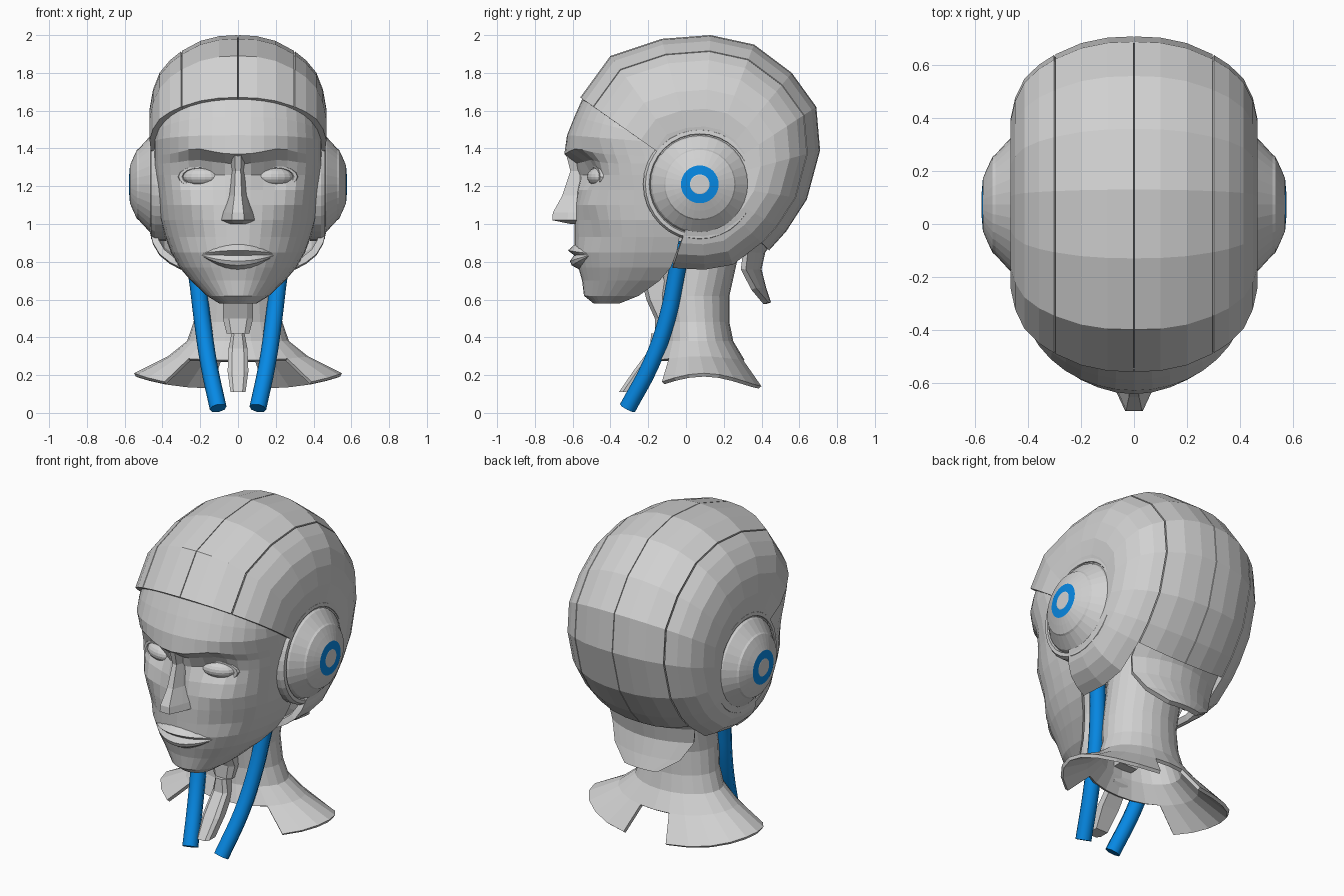
import bpy, bmesh, math
from mathutils import Vector

if "Cube" in bpy.data.objects:
    bpy.data.objects.remove(bpy.data.objects["Cube"])


def material(name, rgb):
    m = bpy.data.materials.new(name)
    m.diffuse_color = (*rgb, 1)
    m.use_nodes = True
    m.node_tree.nodes["Principled BSDF"].inputs["Base Color"].default_value = m.diffuse_color
    return m


GREY = material("shell grey", (0.64, 0.64, 0.64))
BLUE = material("bright blue", (0.002, 0.25, 0.78))


def loft(name, rows, closed=False, caps=False, thick=0, mirror=False, origin=None,
         blue_row=None, skip=None):
    """Skin rows of points with quads; open skins are turned outward from origin."""
    bm = bmesh.new()
    vs = [[bm.verts.new(p) for p in r] for r in rows]
    n = len(rows[0])
    for i in range(len(rows) - 1):
        for j in range(n if closed else n - 1):
            k = (j + 1) % n
            f = bm.faces.new((vs[i][j], vs[i][k], vs[i + 1][k], vs[i + 1][j]))
            f.material_index = 1 if i == blue_row else 0
    if caps:
        bm.faces.new(vs[0])
        bm.faces.new(vs[-1])
    bm.normal_update()
    if skip:
        dead = [f for f in bm.faces if skip(f.calc_center_median())]
        bmesh.ops.delete(bm, geom=dead, context='FACES')
    bmesh.ops.recalc_face_normals(bm, faces=bm.faces[:])
    if origin:
        o = Vector(origin)
        if sum((f.calc_center_median() - o).dot(f.normal) * f.calc_area() for f in bm.faces) < 0:
            bmesh.ops.reverse_faces(bm, faces=bm.faces[:])
    me = bpy.data.meshes.new(name)
    bm.to_mesh(me)
    bm.free()
    me.materials.append(GREY)
    me.materials.append(BLUE)
    ob = bpy.data.objects.new(name, me)
    bpy.context.collection.objects.link(ob)
    if thick:
        mod = ob.modifiers.new("thickness", 'SOLIDIFY')
        mod.thickness, mod.offset = thick, -1
    if mirror:
        ob.modifiers.new("mirror", 'MIRROR').use_mirror_merge = False
    return ob


# Face mask: z, front y, half width, side y, drop of the row toward the temples
FACE = [(.58, -.49, .10, -.35, 0), (.62, -.54, .165, -.25, 0), (.70, -.55, .25, -.14, 0),
        (.77, -.57, .31, -.08, 0), (.85, -.59, .355, -.05, 0), (.93, -.59, .385, -.035, 0),
        (1.02, -.59, .41, -.04, 0), (1.10, -.585, .42, -.05, 0), (1.18, -.58, .43, -.06, 0),
        (1.26, -.58, .44, -.08, 0), (1.32, -.59, .445, -.09, 0), (1.37, -.645, .445, -.10, .01),
        (1.47, -.63, .445, -.12, .04), (1.57, -.59, .44, -.14, .12), (1.66, -.55, .435, -.16, .24)]


def bump(x, z, cx, cz, sx, sz):
    return math.exp(-((abs(x) - cx) / sx) ** 2 - ((z - cz) / sz) ** 2)


def face_y(x, z, yf, w, ys):
    c = max(0, 1 - (x / w) ** 2) ** .375
    y = ys + (yf - ys) * c
    y += .075 * bump(x, z, .19, 1.265, .12, .07)     # eye sockets
    y += .02 * bump(x, z, .24, .94, .08, .08)        # cheek hollows
    y -= .02 * bump(x, z, .28, 1.12, .09, .06)       # cheekbones
    y += .03 * bump(x, z, .36, 1.38, .10, .05)       # brow fades toward the temples
    return y, c


rows = []
for z, yf, w, ys, drop in FACE:
    row = []
    for j in range(-10, 11):
        x = w * math.sin(j * math.pi / 20)
        y, c = face_y(x, z, yf, w, ys)
        row.append((x, y, z - drop * (1 - c) + .03 * bump(x, z, .22, 1.36, .1, .06)))
    rows.append(row)
loft("face_mask", rows, thick=.02, origin=(0, 0, 1.1))

# Nose: z, ridge y, half width, base y
NOSE = [(1.37, -.635, .05, -.58), (1.28, -.612, .04, -.53), (1.15, -.655, .055, -.54),
        (1.06, -.705, .085, -.56), (1.02, -.708, .095, -.56), (1.0, -.61, .06, -.55)]
loft("nose", [[(-w, yb, z), (-w * .75, yb * .55 + yt * .45, z), (-w * .35, yt, z),
               (w * .35, yt, z), (w * .75, yb * .55 + yt * .45, z), (w, yb, z)]
              for z, yt, w, yb in NOSE], closed=True, caps=True)

# Lips follow the face curve and swell toward the middle
rows = []
for j in range(-6, 7):
    t = j / 6
    c = 1 - t * t
    x = .2 * t
    y = face_y(x, .85, -.585, .355, -.05)[0] + .005
    rows.append([(x, y, .84 + .06 * c), (x, y - .045 * c, .842 + .018 * c),
                 (x, y - .012 * c, .838 - .004 * c), (x, y - .035 * c, .836 - .032 * c),
                 (x, y - .025 * c, .836 - .055 * c), (x, y + .02, .836 - .08 * c)])
loft("lips", rows, origin=(0, 0, .84))

# Eyes with raised lids
for s, side in ((1, "left"), (-1, "right")):
    bpy.ops.mesh.primitive_uv_sphere_add(segments=16, ring_count=10, radius=1,
                                         location=(.195 * s, -.46, 1.25), rotation=(0, 0, .3 * s))
    eye = bpy.context.object
    eye.name = "eye_" + side
    eye.scale = (.10, .06, .05)
    eye.data.materials.append(GREY)
    bpy.ops.mesh.primitive_torus_add(major_segments=16, minor_segments=6, major_radius=1,
                                     minor_radius=.17, location=(.195 * s, -.472, 1.25),
                                     rotation=(math.pi / 2, 0, .3 * s))
    lid = bpy.context.object
    lid.name = "eyelids_" + side
    lid.scale = (.11, .053, .12)
    lid.data.materials.append(GREY)

# Cranium panels: centre profile swept sideways around the ear axis
CY, CZ = .08, 1.22
CROWN = [(-.56, 1.67), (-.40, 1.89), (-.13, 1.98), (.13, 2.0), (.36, 1.95), (.56, 1.80),
         (.69, 1.62), (.71, 1.39), (.64, 1.13), (.53, .96), (.44, .86)]
UNDER = [(.27, .73), (.10, .70), (-.09, .71)]


def panel(name, profile, section):
    loft(name, [[(x, CY + (y - CY) * k, CZ + (z - CZ) * k) for x, k in section]
                for y, z in profile], thick=.035, mirror=True, origin=(0, CY, CZ))


panel("crown_panel", CROWN, [(.002, 1), (.10, .993), (.20, .96), (.297, .893)])
panel("side_panel", CROWN + UNDER, [(.303, .888), (.36, .83), (.415, .745), (.45, .63),
                                    (.468, .50), (.462, .38), (.45, .28)])

# Nape flap: y, z, half width
FLAP = [(.51, .97, .29), (.42, .85, .29), (.40, .76, .275), (.425, .66, .22), (.45, .585, .11)]
loft("nape_flap", [[(w * t / 4, y - 1.1 * (w * t / 4) ** 2, z) for t in range(-4, 5)]
                   for y, z, w in FLAP], thick=.03, origin=(0, 0, .75))

# Ear discs: x, radius, revolved around the ear axis
EAR = [(.38, .30), (.44, .30), (.46, .288), (.462, .268), (.448, .262), (.468, .252),
       (.525, .19), (.535, .183), (.555, .14), (.572, .10), (.576, .052), (.577, .048)]
loft("ear_disc", [[(x, .073 + r * math.cos(a), 1.21 + r * math.sin(a))
                   for a in (i * math.tau / 32 for i in range(32))] for x, r in EAR],
     closed=True, caps=True, mirror=True, blue_row=9)

# Neck flaring into a collar, open at the nape and under the throat:
# z, half width, front y, back y, side lift
NECK = [(.95, .22, -.08, .30, 0), (.80, .22, -.11, .27, 0), (.62, .22, -.14, .23, 0),
        (.48, .235, -.12, .23, 0), (.38, .27, -.125, .25, 0), (.28, .37, -.16, .31, .02),
        (.14, .55, -.22, .41, .07)]
rows = []
for z, w, yf, yb, lift in NECK:
    row = []
    for i in range(24):
        a = i * math.tau / 24
        row.append((w * math.sin(a), (yf + yb) / 2 - (yb - yf) / 2 * math.cos(a),
                    z + lift * abs(math.sin(a)) ** 3))
    rows.append(row)
loft("neck_collar", rows, closed=True, thick=.02, origin=(0, .08, 0),
     skip=lambda c: c.z < .3 and (c.y > .2 and abs(c.x) < .14 or c.y < 0 and abs(c.x) < .29))


# Throat plates: z, front y, half width
def throat(name, pts, depth):
    loft(name, [[(-w, y + depth, z), (-w, y + .02, z), (-w * .6, y, z), (w * .6, y, z),
                 (w, y + .02, z), (w, y + depth, z)] for z, y, w in pts], closed=True, caps=True)


throat("upper_throat", [(.72, -.24, .075), (.60, -.21, .08), (.50, -.165, .08), (.42, -.165, .06)], .12)
throat("lower_throat", [(.42, -.185, .035), (.34, -.19, .05), (.22, -.28, .055), (.11, -.355, .04)], .08)

# Blue neck hoses
HOSE = [(.25, -.02, .90), (.22, -.05, .74), (.19, -.10, .50), (.155, -.185, .26), (.105, -.31, .025)]
for s, side in ((1, "left"), (-1, "right")):
    cu = bpy.data.curves.new("hose_" + side, 'CURVE')
    cu.dimensions = '3D'
    cu.bevel_depth, cu.bevel_resolution = .045, 2
    cu.use_fill_caps = True
    cu.resolution_u = 4
    sp = cu.splines.new('BEZIER')
    sp.bezier_points.add(len(HOSE) - 1)
    for bp, (x, y, z) in zip(sp.bezier_points, HOSE):
        bp.co = (x * s, y, z)
        bp.handle_left_type = bp.handle_right_type = 'AUTO'
    cu.materials.append(BLUE)
    ob = bpy.data.objects.new("hose_" + side, cu)
    bpy.context.collection.objects.link(ob)
    bpy.ops.object.select_all(action='DESELECT')
    ob.select_set(True)
    bpy.context.view_layer.objects.active = ob
    bpy.ops.object.convert(target='MESH')
